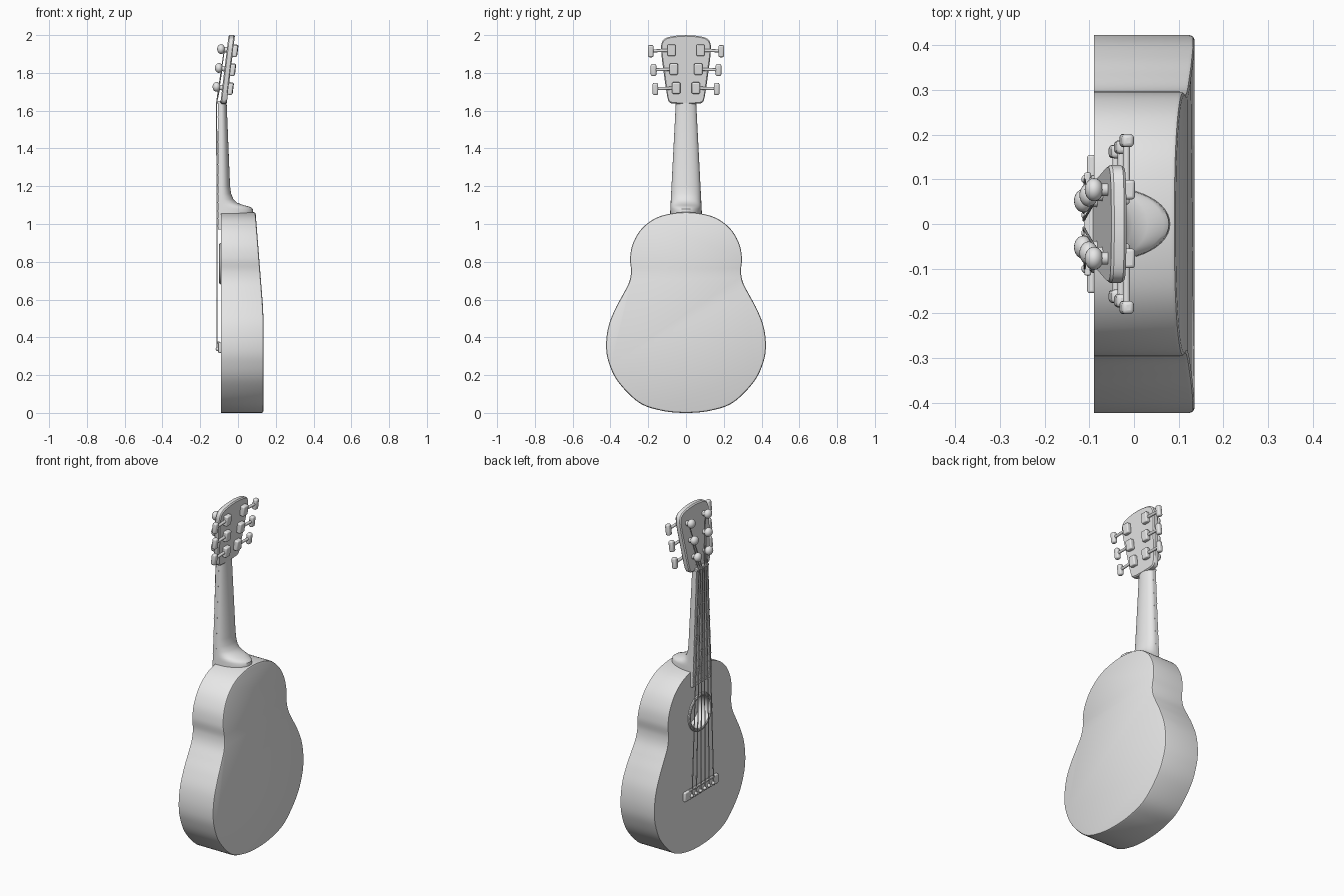
import bpy, bmesh, math
from mathutils import Vector

if "Cube" in bpy.data.objects:
    bpy.data.objects.remove(bpy.data.objects["Cube"])

grey = bpy.data.materials.new("plain grey")
grey.use_nodes = True
grey.diffuse_color = (0.8, 0.8, 0.8, 1)
grey.node_tree.nodes["Principled BSDF"].inputs["Base Color"].default_value = (0.8, 0.8, 0.8, 1)
parts = []


def finish(obj, name, bevel=0):
    obj.name = obj.data.name = name
    obj.data.materials.clear()
    obj.data.materials.append(grey)
    if bevel:
        mod = obj.modifiers.new("rounding", "BEVEL")
        mod.width, mod.segments = bevel, 3
    parts.append(obj)
    return obj


def loft(name, rings):
    """Skin a stack of equal rings and cap both ends."""
    bm = bmesh.new()
    loops = [[bm.verts.new(p) for p in ring] for ring in rings]
    for a, b in zip(loops, loops[1:]):
        for i in range(len(a)):
            j = (i + 1) % len(a)
            bm.faces.new((a[i], a[j], b[j], b[i]))
    bm.faces.new(loops[0])
    bm.faces.new(loops[-1])
    bmesh.ops.recalc_face_normals(bm, faces=bm.faces)
    mesh = bpy.data.meshes.new(name)
    bm.to_mesh(mesh)
    bm.free()
    obj = bpy.data.objects.new(name, mesh)
    bpy.context.collection.objects.link(obj)
    return finish(obj, name)


def spline(pts, steps=6):
    """Closed smooth curve through a mirrored half outline."""
    full = pts + [(-y, z) for y, z in reversed(pts[1:-1])]
    p = [Vector(q) for q in full]
    n, out = len(p), []
    for i in range(n):
        a, b, c, d = (p[(i + k) % n] for k in (-1, 0, 1, 2))
        for s in range(steps):
            t = s / steps
            out.append(b + 0.5 * t * (c - a + t * (2 * a - 5 * b + 4 * c - d + t * (3 * (b - c) + d - a))))
    return out


def shrink(pts, amount, centre_z):
    c = Vector((0, centre_z))
    return [p - (p - c).normalized() * amount for p in pts]


def interp(table, z):
    for (z0, v0), (z1, v1) in zip(table, table[1:]):
        if z <= z1:
            return v0 + (v1 - v0) * max(0, (z - z0) / (z1 - z0))
    return table[-1][1]


def box(name, loc, size, bevel=0, tilt=0):
    bpy.ops.mesh.primitive_cube_add(size=1, location=loc, rotation=(0, tilt, 0))
    obj = bpy.context.object
    obj.scale = size
    bpy.ops.object.transform_apply(location=False, rotation=False)
    return finish(obj, name, bevel)


def rod(name, a, b, radius, sides=12):
    a, b = Vector(a), Vector(b)
    bpy.ops.mesh.primitive_cylinder_add(vertices=sides, radius=radius, depth=(b - a).length, location=(a + b) / 2)
    bpy.context.object.rotation_euler = (b - a).to_track_quat("Z", "Y").to_euler()
    return finish(bpy.context.object, name)


def ball(name, loc, radius, squash=(1, 1, 1)):
    bpy.ops.mesh.primitive_uv_sphere_add(segments=20, ring_count=12, radius=radius, location=loc)
    bpy.context.object.scale = squash
    return finish(bpy.context.object, name)


# Body: waisted outline, flat front, back that tapers towards the neck
FRONT = -0.09
HOLE_Z = 0.79
outline = spline([(0, 0), (.13, .012), (.25, .055), (.36, .165), (.41, .27), (.423, .36), (.41, .46),
                  (.375, .55), (.335, .625), (.302, .69), (.291, .75), (.296, .82), (.28, .9),
                  (.23, .98), (.14, 1.04), (0, 1.063)])
back_x = [(0, .135), (.5, .135), (.58, .131), (1.063, .093)]


def body_ring(inset, offset):
    return [(interp(back_x, p.y) + offset, p.x, p.y) for p in shrink(outline, inset, .55)]


body = loft("body", [[(FRONT, p.x, p.y) for p in outline],
                     body_ring(0, -.01), body_ring(.003, -.003), body_ring(.01, 0)])

# Sound hole recess
cutter = rod("hole_cutter", (FRONT - .05, 0, HOLE_Z), (FRONT + .07, 0, HOLE_Z), .09, 48)
cutter.hide_render = True
cut = body.modifiers.new("sound hole", "BOOLEAN")
cut.operation, cut.object, cut.solver = "DIFFERENCE", cutter, "EXACT"
bpy.context.view_layer.objects.active = body
bpy.ops.object.modifier_apply(modifier=cut.name)
parts.remove(cutter)
bpy.data.objects.remove(cutter)

# Raised ring round the sound hole
bpy.ops.mesh.primitive_torus_add(major_radius=.1, minor_radius=.01, major_segments=48, minor_segments=10,
                                 location=(FRONT, 0, HOLE_Z), rotation=(0, math.pi / 2, 0))
finish(bpy.context.object, "sound_hole_ring")

# Neck with flared heel, rounded behind and flat in front
heel = [(1.02, .076), (1.06, .081), (1.08, .078), (1.09, .066), (1.1, .03), (1.112, -.004), (1.13, -.024),
        (1.16, -.036), (1.2, -.042), (1.64, -.06), (1.67, -.06)]
width = [(.97, .088), (1.06, .084), (1.64, .054), (1.67, .054)]
rings = []
for z, xb in heel:
    hw = interp(width, z)
    ring = []
    for i in range(25):
        t = math.pi * i / 24
        ring.append((FRONT + (xb - FRONT) * math.sin(t) ** .85, hw * math.cos(t), z))
    rings.append(ring)
loft("neck", rings)

# Fretboard, frets and nut
loft("fretboard", [[(x, s * interp(width, z), z) for x, s in ((-.086, 1), (-.086, -1), (-.106, -1), (-.106, 1))]
                   for z in (.97, 1.06, 1.64)])
for i in range(1, 17):
    z = .34 + 1.3 / 2 ** (i / 12)
    if z > .98:
        hw = interp(width, z)
        rod("fret", (-.106, -hw, z), (-.106, hw, z), .003, 8)
box("nut", (-.099, 0, 1.645), (.026, .108, .014), .003)

# Headstock, leaning back
head = spline([(0, 1.635), (.06, 1.637), (.088, 1.645), (.1, 1.68), (.118, 1.8), (.131, 1.91),
               (.128, 1.96), (.105, 1.985), (.05, 1.997), (0, 2.0)])


def head_x(z):
    return -.075 + .12 * (z - 1.65)


loft("headstock", [[(head_x(p.y) + off, p.x, p.y) for p in shrink(head, inset, 1.82)]
                   for inset, off in ((.006, -.017), (0, -.011), (0, .011), (.006, .017))])

# Tuners: post in front, gear box behind, shaft and key at the side
tilt = math.atan(.12)
posts = []
for side in (-1, 1):
    for z, y, key in ((1.72, .052, .162), (1.82, .065, .172), (1.92, .077, .187)):
        x = head_x(z)
        rod("tuner_post", (x, side * y, z), (x - .045, side * y, z + .005), .014, 16)
        ball("tuner_post_cap", (x - .047, side * y, z + .006), .026, (.8, 1, 1))
        box("tuner_gear_box", (x + .028, side * y, z), (.028, .044, .06), .007, tilt)
        rod("tuner_shaft", (x + .026, side * y, z), (x + .026, side * key, z - .004), .008)
        box("tuner_key", (x + .026, side * key, z - .005), (.027, .03, .064), .009, tilt)
        posts.append((x - .03, side * y, z))

# Bridge with saddle
box("bridge", (-.096, 0, .345), (.018, .31, .055), .006)
box("saddle", (-.104, 0, .372), (.014, .23, .01), .003)

# Strings run from bridge pins over the nut to the posts
order = posts[:3] + posts[5:2:-1]
for i, post in enumerate(order):
    f = (i - 2.5) / 2.5
    ball("bridge_pin", (-.107, f * .1, .338), .011)
    start, bend = (-.11, f * .1, .338), (-.113, f * .042, 1.645)
    rod("string", start, bend, .0028, 8)
    rod("string_end", bend, post, .0028, 8)

# Smooth shading with crisp edges
bpy.ops.object.select_all(action="DESELECT")
for obj in parts:
    obj.select_set(True)
bpy.context.view_layer.objects.active = body
bpy.ops.object.shade_smooth_by_angle(angle=math.radians(35))
